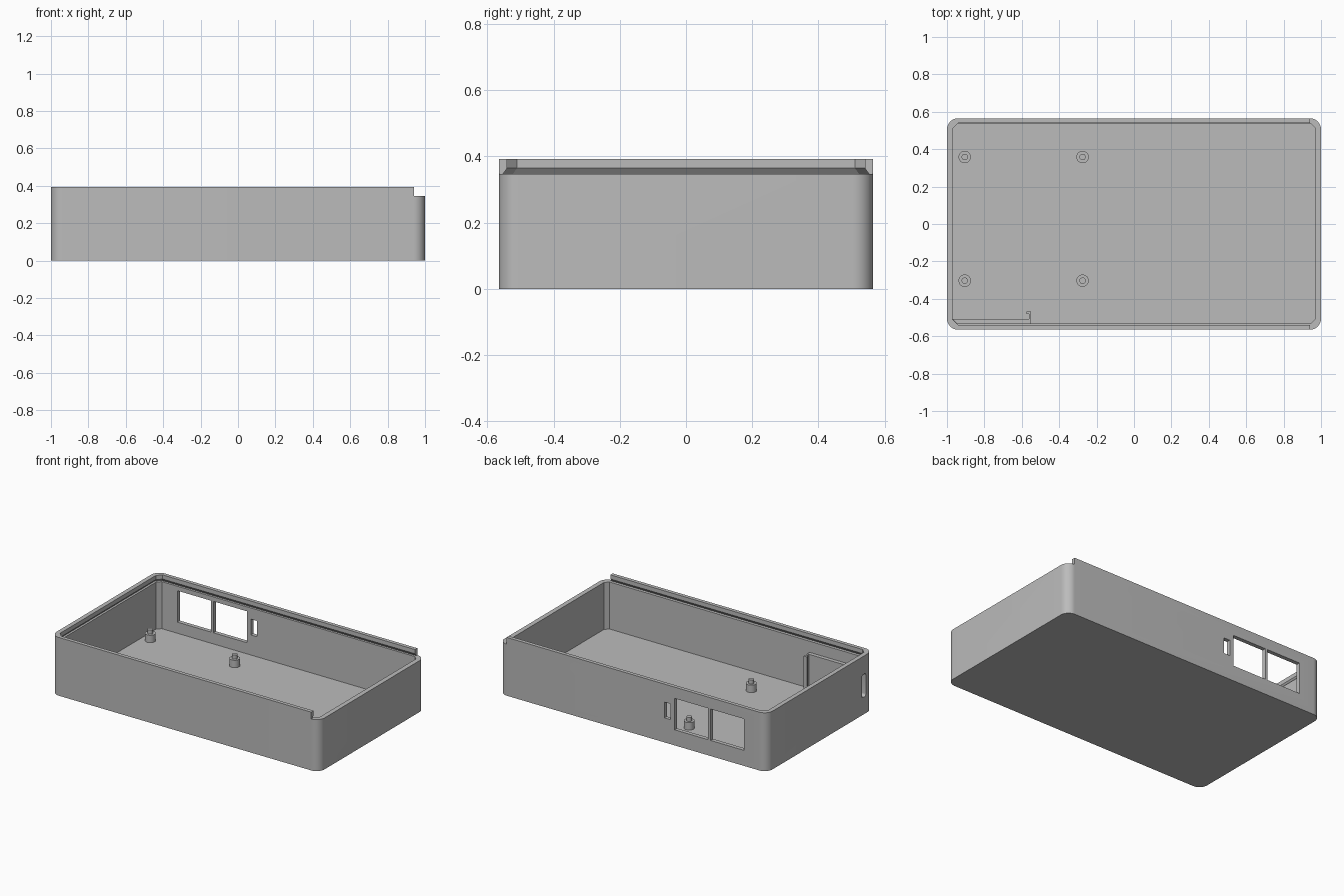
import bpy, bmesh, math

cube = bpy.data.objects.get("Cube")
if cube:
    bpy.data.objects.remove(cube, do_unlink=True)

grey = bpy.data.materials.new("plain grey")
grey.use_nodes = True
colour = (0.5, 0.5, 0.5, 1)
grey.diffuse_color = colour
grey.node_tree.nodes["Principled BSDF"].inputs["Base Color"].default_value = colour


def loft(name, rings):
    """Solid through matching rings of (outline, height)."""
    bm = bmesh.new()
    loops = [[bm.verts.new((x, y, z)) for x, y in outline] for outline, z in rings]
    n = len(loops[0])
    bm.faces.new(loops[0][::-1])
    bm.faces.new(loops[-1])
    for a, b in zip(loops, loops[1:]):
        for i in range(n):
            j = (i + 1) % n
            bm.faces.new((a[i], a[j], b[j], b[i]))
    bmesh.ops.recalc_face_normals(bm, faces=bm.faces)
    mesh = bpy.data.meshes.new(name)
    bm.to_mesh(mesh)
    bm.free()
    mesh.materials.append(grey)
    obj = bpy.data.objects.new(name, mesh)
    bpy.context.collection.objects.link(obj)
    return obj


def rectangle(x0, x1, y0, y1, r=0.0, steps=1):
    """Outline with sharp, chamfered (one step) or rounded corners."""
    if r == 0:
        return [(x0, y0), (x1, y0), (x1, y1), (x0, y1)]
    centres = [(x0 + r, y0 + r), (x1 - r, y0 + r), (x1 - r, y1 - r), (x0 + r, y1 - r)]
    points = []
    for k, (cx, cy) in enumerate(centres):
        for s in range(steps + 1):
            a = math.pi / 2 * (k + 2 + s / steps)
            points.append((cx + r * math.cos(a), cy + r * math.sin(a)))
    return points


def box(name, x0, x1, y0, y1, z0, z1):
    outline = rectangle(x0, x1, y0, y1)
    return loft(name, [(outline, z0), (outline, z1)])


def activate(obj):
    bpy.ops.object.select_all(action="DESELECT")
    obj.select_set(True)
    bpy.context.view_layer.objects.active = obj


def cut(target, cutter):
    cutter.hide_render = True
    activate(target)
    mod = target.modifiers.new("cut", "BOOLEAN")
    mod.operation = "DIFFERENCE"
    mod.solver = "EXACT"
    mod.object = cutter
    bpy.ops.object.modifier_apply(modifier=mod.name)
    bpy.data.objects.remove(cutter, do_unlink=True)


# Rounded outer shell
W, D, H, RIM = 1.0, 0.565, 0.393, 0.347
outer = rectangle(-W, W, -D, D, 0.06, 12)
case = loft("case_shell", [(outer, 0), (outer, H)])

# Main cavity with chamfered corners
inner = rectangle(-0.97, 0.968, -0.533, 0.538, 0.025)
cut(case, loft("cavity", [(inner, 0.03), (inner, 0.36)]))

# Undercut lid slide, open at the left end
wide = rectangle(-0.985, 1.2, -0.553, 0.553, 0.03)
narrow = rectangle(-0.97, 1.2, -0.54, 0.54, 0.03)
cut(case, loft("lid_slide", [(wide, RIM), (narrow, 0.365), (narrow, 0.5)]))
cut(case, box("lid_end", 0.942, 1.2, -0.7, 0.7, RIM, 0.5))

# Port openings in the back wall
for x0, x1, z0, z1 in [(-0.83, -0.58, 0.105, 0.317), (-0.561, -0.311, 0.105, 0.317),
                       (-0.281, -0.235, 0.165, 0.272)]:
    cut(case, box("port", x0, x1, 0.5, 0.6, z0, z1))

# Rounded slot in the right end wall
slot = rectangle(0.116, 0.27, -0.489, -0.446, 0.015, 6)
slot_cutter = loft("slot", [(slot, -1.1), (slot, -0.9)])
for v in slot_cutter.data.vertices:
    v.co.x, v.co.z = v.co.z, v.co.x
bm = bmesh.new()
bm.from_mesh(slot_cutter.data)
bmesh.ops.recalc_face_normals(bm, faces=bm.faces)
bm.to_mesh(slot_cutter.data)
bm.free()
cut(case, slot_cutter)
activate(case)
bpy.ops.object.shade_smooth_by_angle(angle=math.radians(30))

# Mounting posts: wide shoulder with a thin pin
for i, (x, y) in enumerate((x, y) for x in (-0.905, -0.275) for y in (-0.303, 0.358)):
    circle = lambda r: [(x + r * math.cos(a * math.pi / 16), y + r * math.sin(a * math.pi / 16))
                        for a in range(32)]
    post = loft(f"mounting_post_{i + 1}", [(circle(0.033), 0.028), (circle(0.033), 0.08),
                                           (circle(0.017), 0.08), (circle(0.017), 0.107)])
    activate(post)
    bpy.ops.object.shade_smooth_by_angle(angle=math.radians(30))

# Small board holder: backing slab and hooked end rib
box("holder_slab", -0.972, -0.56, -0.535, -0.507, 0.028, 0.272)
hook = [(-0.562, -0.535), (-0.55, -0.535), (-0.55, -0.468), (-0.574, -0.468),
        (-0.574, -0.482), (-0.562, -0.482)]
loft("holder_hook", [(hook, 0.028), (hook, 0.272)])
